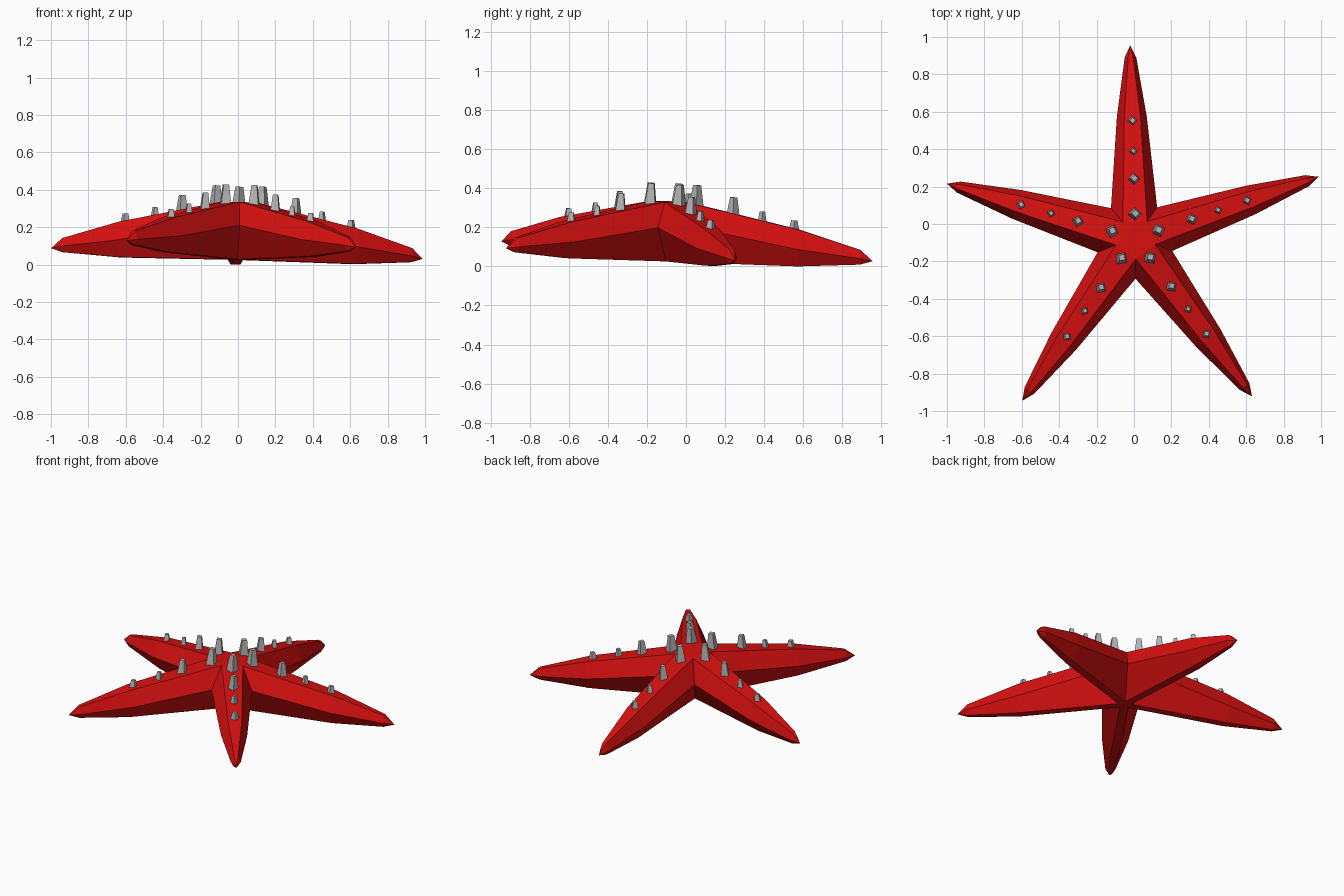
import bpy, bmesh, math
from mathutils import Matrix, Vector

if "Cube" in bpy.data.objects:
    bpy.data.objects.remove(bpy.data.objects["Cube"])

ARMS = 5
FIRST = math.radians(91.1)
STEP = 2 * math.pi / ARMS

# slight tilt of the whole animal, then placement
TILT = Matrix.Rotation(math.atan(0.053), 4, Vector((-0.045, 0.028, 0)).normalized())
PLACE = Matrix.Translation((-0.002, -0.092, 0.0)) @ TILT


def material(name, rgb):
    m = bpy.data.materials.new(name)
    m.diffuse_color = (*rgb, 1)
    m.use_nodes = True
    m.node_tree.nodes["Principled BSDF"].inputs["Base Color"].default_value = m.diffuse_color
    return m


red = material("red", (0.68, 0.005, 0.005))
grey = material("grey", (0.45, 0.45, 0.45))


def finish(bm, name, mat):
    bmesh.ops.recalc_face_normals(bm, faces=bm.faces)
    bm.transform(PLACE)
    me = bpy.data.meshes.new(name)
    bm.to_mesh(me)
    bm.free()
    me.materials.append(mat)
    ob = bpy.data.objects.new(name, me)
    bpy.context.collection.objects.link(ob)
    return ob


def at(angle, along, side, z):
    c, s = math.cos(angle), math.sin(angle)
    return (along * c - side * s, along * s + side * c, z)


# Body: each arm is a hexagonal section (top, middle, bottom pairs)
bm = bmesh.new()
valley_levels = [(0.11, 0.335), (0.21, 0.205), (0.043, 0.03)]
valleys = [[bm.verts.new(at(FIRST + (k + 0.5) * STEP, r, 0, z)) for r, z in valley_levels]
           for k in range(ARMS)]
# distance along arm, then (half width, height) for top, middle, bottom
sections = [(0.66, [(0.043, 0.222), (0.08, 0.122), (0.026, 0.034)]),
            (0.98, [(0.013, 0.132), (0.031, 0.088), (0.012, 0.057)])]
for k in range(ARMS):
    a = FIRST + k * STEP
    left, right = valleys[k], valleys[k - 1]
    rings = [left + right[::-1]]
    for d, levels in sections:
        rings.append([bm.verts.new(at(a, d, w, z)) for w, z in levels] +
                     [bm.verts.new(at(a, d, -w, z)) for w, z in levels[::-1]])
    for r0, r1 in zip(rings, rings[1:]):
        for i in range(6):
            j = (i + 1) % 6
            bm.faces.new((r0[i], r0[j], r1[j], r1[i]))
    tip = bm.verts.new(at(a, 1.045, 0, 0.077))
    for i in range(6):
        bm.faces.new((rings[-1][i], rings[-1][(i + 1) % 6], tip))
# hub caps above and below
bm.faces.new([v[0] for v in valleys])
bm.faces.new([v[2] for v in valleys])
body = finish(bm, "starfish_body", red)

# Spines: four tapered blocks on the ridge of each arm
# distance along arm, base height, height above skin, base radius
spines = [(0.13, 0.333, 0.093, 0.038), (0.32, 0.292, 0.08, 0.034),
          (0.47, 0.26, 0.046, 0.025), (0.635, 0.226, 0.042, 0.029)]
bm = bmesh.new()
for k in range(ARMS):
    a = FIRST + k * STEP
    for d, z, h, r in spines:
        sink = 0.015
        pos = Matrix.Translation(at(a, d, 0, z + (h - sink) / 2))
        bmesh.ops.create_cone(bm, cap_ends=True, segments=4, radius1=r, radius2=r * 0.55,
                              depth=h + sink, matrix=pos @ Matrix.Rotation(a, 4, 'Z'))
spine_ob = finish(bm, "back_spines", grey)

# Rest on the ground
low = min(v.co.z for v in body.data.vertices)
for ob in (body, spine_ob):
    ob.data.transform(Matrix.Translation((0, 0, -low)))
